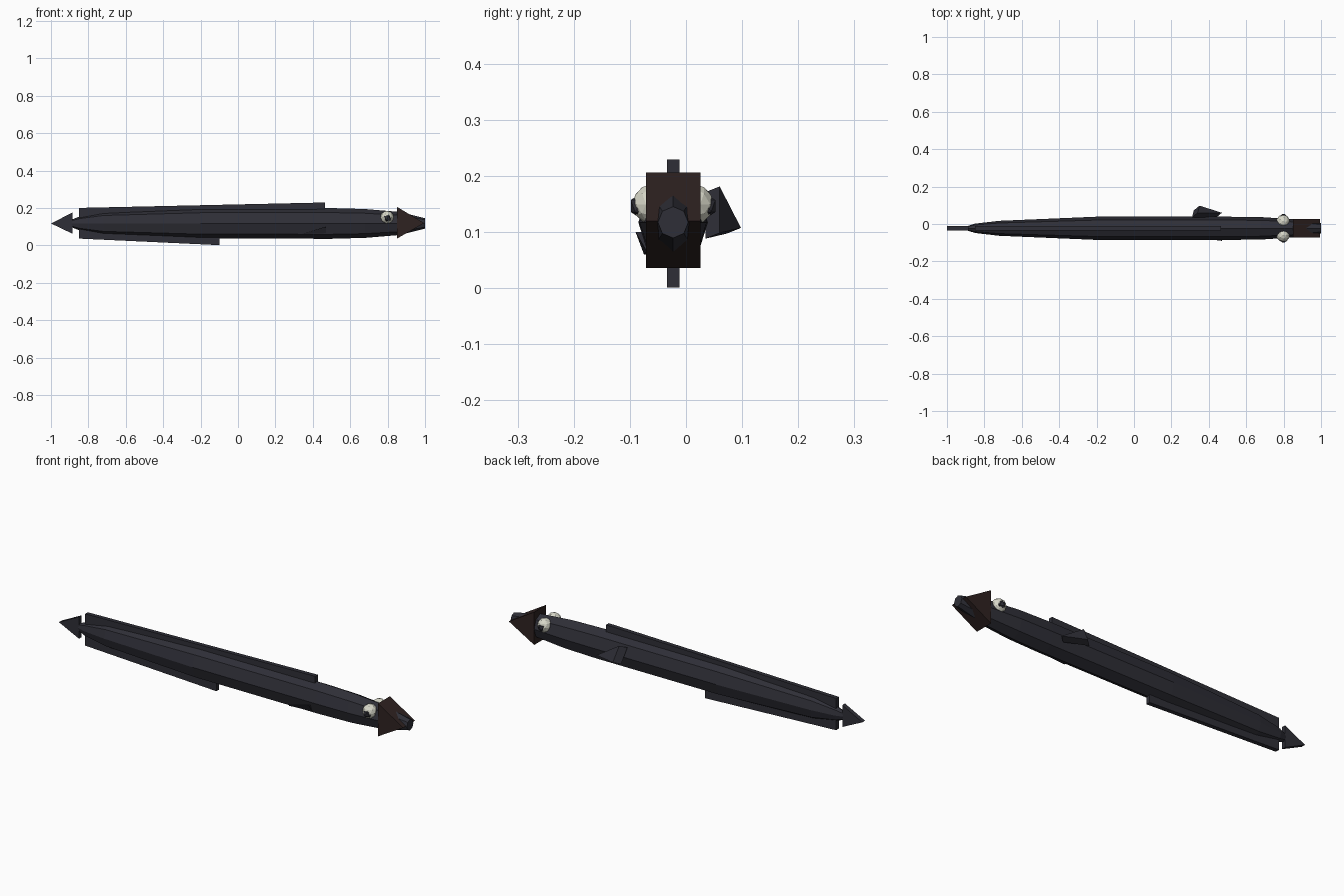
import bpy
import bmesh
from math import sin, cos, tau
from mathutils import Vector

if "Cube" in bpy.data.objects:
    bpy.data.objects.remove(bpy.data.objects["Cube"])

MID_Y, MID_Z = -0.023, 0.117


def material(name, colour):
    mat = bpy.data.materials.new(name)
    mat.use_nodes = True
    mat.diffuse_color = (*colour, 1)
    mat.node_tree.nodes["Principled BSDF"].inputs["Base Color"].default_value = (*colour, 1)
    return mat


slate = material("dark slate", (0.028, 0.028, 0.038))
brown = material("dark brown", (0.028, 0.016, 0.015))
white = material("eye white", (0.68, 0.68, 0.58))


def finish(bm, name, mat):
    bmesh.ops.recalc_face_normals(bm, faces=bm.faces)
    mesh = bpy.data.meshes.new(name)
    bm.to_mesh(mesh)
    bm.free()
    mesh.materials.append(mat)
    obj = bpy.data.objects.new(name, mesh)
    bpy.context.collection.objects.link(obj)
    return obj


def prism(name, points, depth, mat):
    """Extrude a flat outline along the depth vector."""
    bm = bmesh.new()
    face = bm.faces.new([bm.verts.new(p) for p in points])
    new = bmesh.ops.extrude_face_region(bm, geom=[face])["geom"]
    bmesh.ops.translate(bm, vec=Vector(depth),
                        verts=[v for v in new if isinstance(v, bmesh.types.BMVert)])
    return finish(bm, name, mat)


def plate(name, outline, width, mat):
    """Upright plate on the centre plane from an x, z outline."""
    return prism(name, [(x, MID_Y - width / 2, z) for x, z in outline], (0, width, 0), mat)


def ball(name, centre, radius, mat, detail):
    bm = bmesh.new()
    bmesh.ops.create_icosphere(bm, subdivisions=detail, radius=radius)
    bmesh.ops.translate(bm, verts=bm.verts, vec=Vector(centre))
    return finish(bm, name, mat)


# Long eight-sided body: x, half width, half height
sections = [(-0.89, 0.012, 0.02), (-0.85, 0.025, 0.036), (-0.72, 0.04, 0.06),
            (-0.2, 0.062, 0.081), (0.5, 0.062, 0.082), (0.68, 0.06, 0.077),
            (0.86, 0.048, 0.062), (1.0, 0.027, 0.028)]
SIDES = 8
bm = bmesh.new()
rings = [[bm.verts.new((x, MID_Y + w * cos(tau * i / SIDES), MID_Z + h * sin(tau * i / SIDES)))
          for i in range(SIDES)] for x, w, h in sections]
for a, b in zip(rings, rings[1:]):
    for i in range(SIDES):
        j = (i + 1) % SIDES
        bm.faces.new((a[i], a[j], b[j], b[i]))
bm.faces.new(rings[0])
bm.faces.new(rings[-1])
finish(bm, "body", slate)

# Wedge-shaped jaw
plate("jaw", [(0.85, 0.206), (0.85, 0.036), (0.995, 0.119)], 0.097, brown)

# Fins along the back, belly and tail
plate("back_fin", [(-0.85, MID_Z), (-0.85, 0.2), (0.465, 0.229), (0.465, 0.17)], 0.022, slate)
plate("belly_fin", [(-0.85, MID_Z), (-0.85, 0.036), (-0.1, 0.001), (-0.1, 0.06)], 0.022, slate)
plate("tail_fin", [(-1, 0.117), (-0.885, 0.175), (-0.885, 0.062)], 0.022, slate)

# Side fins, pointing forward
prism("left_side_fin", [(0.34, 0.06, 0.181), (0.35, 0.098, 0.107), (0.47, 0.06, 0.098)],
      (-0.03, -0.025, -0.01), slate)
prism("right_side_fin", [(0.34, -0.075, 0.06), (0.47, -0.09, 0.1), (0.47, -0.07, 0.065)],
      (0, 0.02, 0), slate)

# Eyes
for side, label in ((1, "left"), (-1, "right")):
    ball(label + "_eye", (0.797, MID_Y + side * 0.037, 0.149), 0.036, white, 2)
    ball(label + "_pupil", (0.799, MID_Y + side * 0.055, 0.146), 0.024, slate, 1)
